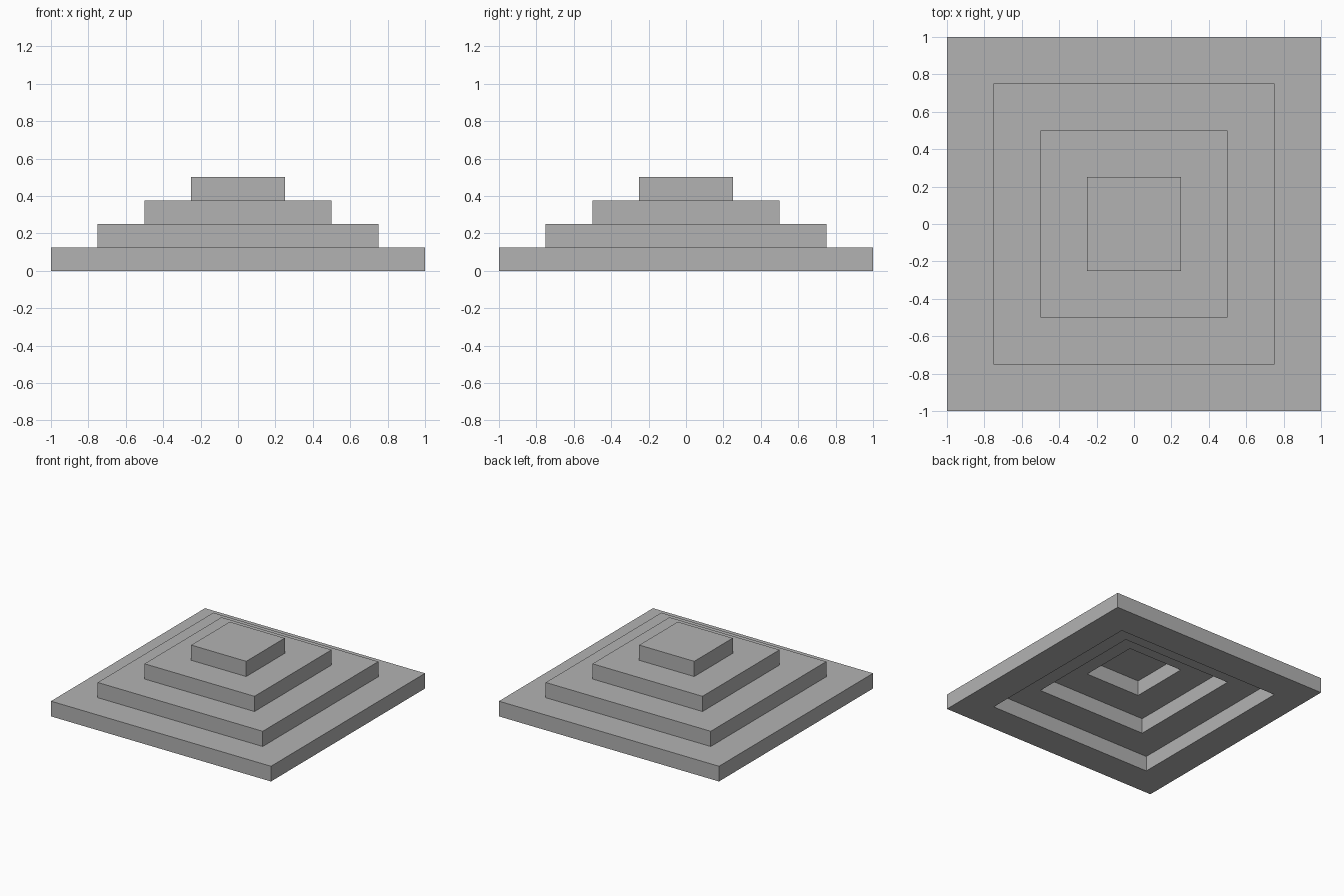
import bpy
import bmesh

cube = bpy.data.objects.get("Cube")
if cube:
    bpy.data.objects.remove(cube, do_unlink=True)

STEP = 0.125   # height of each tier
TREAD = 0.25   # width of each tier's border

grey = bpy.data.materials.new("grey stone")
grey.use_nodes = True
colour = (0.448, 0.448, 0.448, 1)
grey.diffuse_color = colour
grey.node_tree.nodes["Principled BSDF"].inputs["Base Color"].default_value = colour


def square(bm, half, z):
    """Four corner vertices of a level square."""
    signs = ((-1, -1), (1, -1), (1, 1), (-1, 1))
    return [bm.verts.new((half * x, half * y, z)) for x, y in signs]


def bridge(bm, a, b):
    """Join two squares with four flat quads."""
    for i in range(4):
        j = (i + 1) % 4
        bm.faces.new((a[i], a[j], b[j], b[i]))


def tier(name, outer, inner, z):
    """Square frame, or a solid block where inner is zero."""
    bm = bmesh.new()
    low, high = square(bm, outer, z), square(bm, outer, z + STEP)
    bridge(bm, low, high)
    if inner > 0:
        low_in, high_in = square(bm, inner, z), square(bm, inner, z + STEP)
        bridge(bm, high, high_in)
        bridge(bm, high_in, low_in)
        bridge(bm, low_in, low)
    else:
        bm.faces.new(high)
        bm.faces.new(low[::-1])
    bmesh.ops.recalc_face_normals(bm, faces=bm.faces)
    mesh = bpy.data.meshes.new(name)
    bm.to_mesh(mesh)
    bm.free()
    mesh.materials.append(grey)
    bpy.context.collection.objects.link(bpy.data.objects.new(name, mesh))


# Stepped frames, each resting on the inner edge of the one below, and a solid cap
names = ("base_tier", "second_tier", "third_tier", "top_block")
for level, name in enumerate(names):
    outer = 1 - TREAD * level
    tier(name, outer, outer - TREAD, STEP * level)
